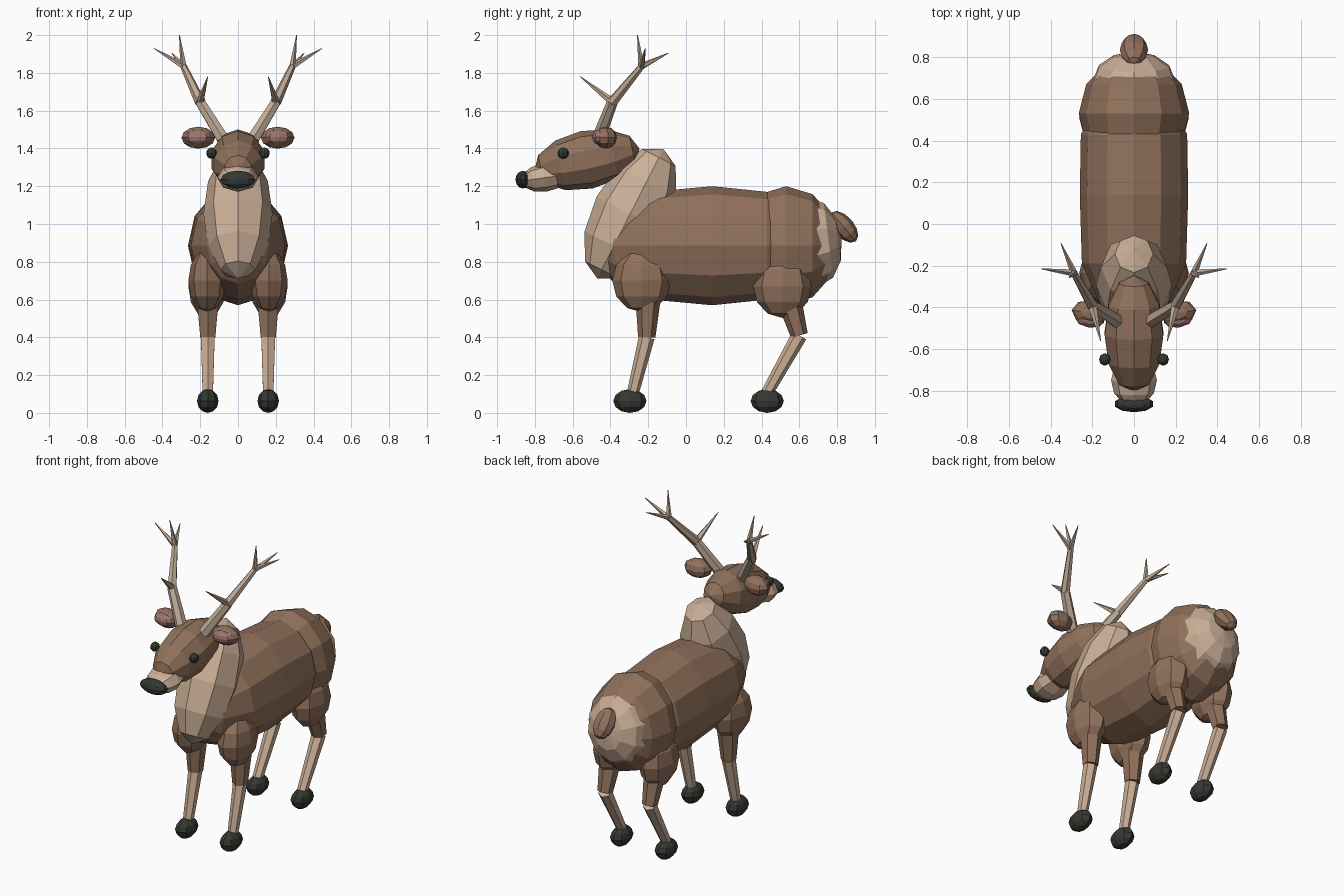
import bpy, bmesh, math
from mathutils import Vector, Matrix

cube = bpy.data.objects.get("Cube")
if cube:
    bpy.data.objects.remove(cube, do_unlink=True)


def material(name, rgb):
    m = bpy.data.materials.new(name)
    m.use_nodes = True
    m.diffuse_color = (*rgb, 1)
    m.node_tree.nodes["Principled BSDF"].inputs["Base Color"].default_value = (*rgb, 1)
    return m


BROWN = material("brown fur", (0.28, 0.165, 0.105))
CREAM = material("cream fur", (0.60, 0.43, 0.31))
BONE = material("antler bone", (0.52, 0.40, 0.30))
DARK = material("dark hoof", (0.035, 0.040, 0.032))
PINK = material("inner ear pink", (0.34, 0.18, 0.16))


def finish(name, bm, mat):
    bmesh.ops.recalc_face_normals(bm, faces=bm.faces)
    mesh = bpy.data.meshes.new(name)
    bm.to_mesh(mesh)
    bm.free()
    mesh.materials.append(mat)
    obj = bpy.data.objects.new(name, mesh)
    bpy.context.collection.objects.link(obj)
    return obj


def ball(name, centre, radii, mat, tilt=0, u=8, v=6, turn=0):
    """Low-poly ellipsoid, poles on local z, tilted about x then turned about z."""
    bm = bmesh.new()
    bmesh.ops.create_uvsphere(bm, u_segments=u, v_segments=v, radius=1)
    place = (Matrix.Translation(centre) @ Matrix.Rotation(math.radians(turn), 4, 'Z')
             @ Matrix.Rotation(math.radians(tilt), 4, 'X') @ Matrix.Diagonal((*radii, 1)))
    bmesh.ops.transform(bm, matrix=place, verts=bm.verts)
    return finish(name, bm, mat)


def limb(name, start, end, r1, r2, mat, sides=6):
    """Tapered rod between two points."""
    a, b = Vector(start), Vector(end)
    bm = bmesh.new()
    bmesh.ops.create_cone(bm, cap_ends=True, segments=sides, radius1=r1, radius2=r2,
                          depth=(b - a).length)
    place = Matrix.Translation((a + b) / 2) @ (b - a).to_track_quat('Z', 'Y').to_matrix().to_4x4()
    bmesh.ops.transform(bm, matrix=place, verts=bm.verts)
    return finish(name, bm, mat)


def barrel(name, stations, z, mat, sides=12):
    """Elliptical rings (y, half width, half height) joined along y."""
    bm = bmesh.new()
    rings = []
    for y, rx, rz in stations:
        angles = [math.tau * i / sides for i in range(sides)]
        rings.append([bm.verts.new((rx * math.sin(a), y, z + rz * math.cos(a))) for a in angles])
    for r, s in zip(rings, rings[1:]):
        for i in range(sides):
            j = (i + 1) % sides
            bm.faces.new((r[i], r[j], s[j], s[i]))
    bm.faces.new(rings[0])
    bm.faces.new(rings[-1])
    return finish(name, bm, mat)


# Body
barrel("torso", [(-0.48, 0.06, 0.08), (-0.38, 0.165, 0.20), (-0.19, 0.25, 0.285),
                 (0.14, 0.26, 0.315), (0.43, 0.255, 0.285), (0.62, 0.15, 0.18)], 0.885, BROWN)
ball("hindquarters", (0, 0.53, 0.885), (0.265, 0.315, 0.28), BROWN, tilt=90, u=12)
ball("rump_patch", (0, 0.685, 0.905), (0.205, 0.23, 0.14), CREAM, tilt=97, u=10)
ball("tail", (0, 0.835, 0.985), (0.068, 0.055, 0.10), BROWN, tilt=-140)
ball("neck", (0, -0.295, 1.055), (0.183, 0.2, 0.385), CREAM, tilt=-27)

# Head
ball("head", (0, -0.525, 1.34), (0.148, 0.155, 0.285), BROWN, tilt=102, u=10)
ball("muzzle", (0, -0.75, 1.245), (0.11, 0.075, 0.125), CREAM, tilt=98)
ball("nose", (0, -0.863, 1.235), (0.097, 0.04, 0.047), DARK, u=10)

for side, s in (("left", 1), ("right", -1)):
    # Eyes and ears
    ball(f"{side}_eye", (s * 0.14, -0.65, 1.375), (0.028, 0.03, 0.03), DARK)
    ball(f"{side}_ear", (s * 0.21, -0.425, 1.457), (0.09, 0.06, 0.058), BROWN, turn=s * 8)
    ball(f"{side}_inner_ear", (s * 0.212, -0.462, 1.46), (0.07, 0.035, 0.04), PINK, turn=s * 8)

    # Antlers: beam in two lengths, then tines
    base, bend, fork = (s * 0.08, -0.465, 1.45), (s * 0.20, -0.39, 1.645), (s * 0.288, -0.235, 1.835)
    limb(f"{side}_antler_base", base, bend, 0.036, 0.029, BONE)
    limb(f"{side}_antler_beam", bend, fork, 0.029, 0.018, BONE)
    limb(f"{side}_brow_tine", bend, (s * 0.16, -0.56, 1.78), 0.022, 0.002, BONE, 5)
    for label, tip in (("top", (0.31, -0.257, 2.0)), ("outer", (0.445, -0.215, 1.93)),
                       ("rear", (0.35, -0.093, 1.905))):
        limb(f"{side}_{label}_tine", fork, (s * tip[0], tip[1], tip[2]), 0.018, 0.002, BONE, 5)

    # Legs: thigh, knee, ankle and hoof positions as (y, z)
    x = s * 0.16
    for end, thigh, top, knee, ankle, hoof_y in (
            ("front", (-0.235, 0.70), (-0.20, 0.62), (-0.208, 0.40), (-0.285, 0.09), -0.297),
            ("hind", (0.51, 0.67), (0.54, 0.62), (0.60, 0.41), (0.42, 0.09), 0.43)):
        name = f"{side}_{end}"
        ball(f"{name}_thigh", (x + s * 0.003, *thigh), (0.10, 0.155, 0.167), BROWN)
        limb(f"{name}_upper_leg", (x, *top), (x, *knee), 0.068, 0.046, BROWN)
        limb(f"{name}_lower_leg", (x, *knee), (x, *ankle), 0.042, 0.031, CREAM)
        ball(f"{name}_hoof", (x, hoof_y, 0.063), (0.057, 0.088, 0.063), DARK)
